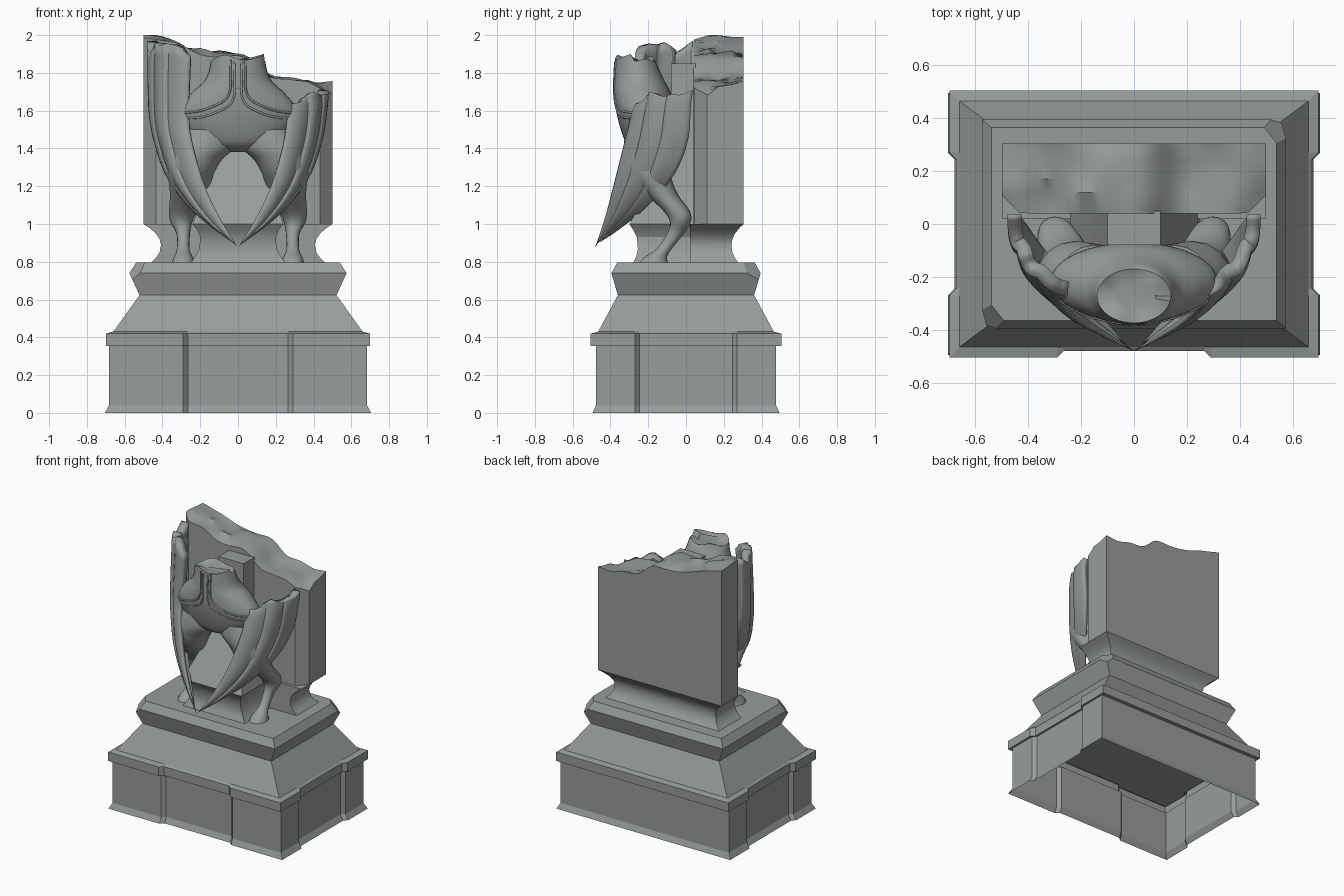
import bpy, bmesh, random
from math import sin, cos, pi, sqrt, radians
from mathutils import Vector

random.seed(4)
if "Cube" in bpy.data.objects:
    bpy.data.objects.remove(bpy.data.objects["Cube"])

stone = bpy.data.materials.new("weathered_grey_stone")
stone.use_nodes = True
GREY = (0.31, 0.335, 0.325, 1)
stone.diffuse_color = GREY
stone.node_tree.nodes["Principled BSDF"].inputs["Base Color"].default_value = GREY


def finish(name, bm, smooth=None):
    bmesh.ops.recalc_face_normals(bm, faces=bm.faces)
    mesh = bpy.data.meshes.new(name)
    bm.to_mesh(mesh)
    bm.free()
    ob = bpy.data.objects.new(name, mesh)
    bpy.context.collection.objects.link(ob)
    mesh.materials.append(stone)
    if smooth:
        bpy.ops.object.select_all(action='DESELECT')
        ob.select_set(True)
        bpy.context.view_layer.objects.active = ob
        bpy.ops.object.shade_smooth_by_angle(angle=radians(smooth))
    return ob


def loft(rings, closed=True, start=True, end=True):
    bm = bmesh.new()
    rows = [[bm.verts.new(p) for p in ring] for ring in rings]
    n = len(rows[0])
    for a, b in zip(rows, rows[1:]):
        for i in range(n if closed else n - 1):
            j = (i + 1) % n
            bm.faces.new((a[i], a[j], b[j], b[i]))
    if start:
        bm.faces.new(rows[0])
    if end:
        bm.faces.new(rows[-1])
    return bm


def spline(rows, t):
    """Catmull-Rom through equal-length tuples, t in 0..1."""
    f = min(max(t, 0), 0.9999) * (len(rows) - 1)
    i = int(f)
    f -= i
    pick = lambda k: rows[min(max(k, 0), len(rows) - 1)]
    return [0.5 * (2 * b + (c - a) * f + (2 * a - 5 * b + 4 * c - d) * f * f
                   + (3 * b - a - 3 * c + d) * f ** 3)
            for a, b, c, d in zip(pick(i - 1), pick(i), pick(i + 1), pick(i + 2))]


def rough(count, amount):
    """Gentle random height along a broken edge, as a function of t."""
    knots = [(random.uniform(-amount, amount),) for _ in range(count)]
    return lambda t: spline(knots, t)[0]


def ellipse(z, cx, cy, rx, ry, n=24):
    return [(cx + rx * cos(2 * pi * i / n), cy + ry * sin(2 * pi * i / n), z) for i in range(n)]


def rect(z, hx, y0, y1):
    return [(-hx, y0, z), (hx, y0, z), (hx, y1, z), (-hx, y1, z)]


# Pedestal base: corner piers with shallow recesses on front and sides
def plan(z, hx, hy, r):
    half = [(0, r - hy), (.265, r - hy), (.29, -hy), (hx, -hy), (hx, -.27),
            (hx - r, -.245), (hx - r, .245), (hx, .27), (hx, hy)]
    return [(x, y, z) for x, y in half] + [(-x, y, z) for x, y in half[:0:-1]]


finish("pedestal_base", loft([
    plan(0, .705, .495, .025), plan(.04, .683, .477, .025), plan(.355, .683, .477, .025),
    plan(.355, .698, .505, .025), plan(.42, .698, .505, .025), plan(.43, .66, .465, 0),
    plan(.625, .52, .36, 0)], start=False, end=False))
finish("base_ceiling", loft([plan(.40, .68, .474, .025), plan(.41, .68, .474, .025)]))

# Flared slab with two chipped corners
slab = loft([rect(.62, .52, -.36, .36), rect(.74, .575, -.395, .395), rect(.795, .54, -.365, .365)])
for sx, sy in ((-1, -1), (1, 1)):
    bmesh.ops.bisect_plane(slab, geom=slab.verts[:] + slab.edges[:] + slab.faces[:],
                           plane_co=(sx * .535, sy * .335, .775), plane_no=(sx, sy * .8, .9),
                           clear_outer=True)
    bmesh.ops.holes_fill(slab, edges=slab.edges)
finish("flared_slab", slab)

# Waisted neck below the shaft
neck = [(.795, .04), (.82, .065), (.85, .085), (.89, .092), (.92, .085), (.95, .065), (.98, .03), (1, 0)]
finish("shaft_neck", loft([rect(z, .5 - d, .02, .305 - d * .7) for z, d in neck]), 30)

# Broken shaft, lofted along x, its top uneven and chipped at the low front corner
tops = [(2,), (1.975,), (1.93,), (1.91,), (1.895,), (1.87,), (1.78,), (1.765,), (1.76,), (1.755,)]
waves = [rough(11, .02) for _ in range(5)]
rings = []
for i in range(31):
    t = i / 30
    x = t - .5
    front = .04 + max(0, abs(x) - .43)
    top = spline(tops, t)[0]
    chip = max(0, x - .38) * .75
    section = [(x, front, 1), (x, .305, 1)]
    for k, y in enumerate((.305, .24, .17, .12, front)):
        section.append((x, y, min(2, top + waves[k](t) - chip * k / 4)))
    rings.append(section)
finish("broken_shaft", loft(rings), 38)

# Central pier, tapering up behind the legs
pier = [(.795, .25, -.28), (.83, .225, -.262), (.87, .205, -.255), (.93, .2, -.26), (.97, .217, -.28),
        (1, .24, -.3), (1.4, .1, -.08), (1.85, .1, -.08)]
finish("central_pier", loft([rect(z, hx, y, .05) for z, hx, y in pier]), 25)

# Torso with a ragged neck break: z, half width, front y, back y
body = [(1.38, .05, -.24, -.12), (1.42, .2, -.31, -.08), (1.5, .29, -.345, -.07), (1.6, .315, -.37, -.07),
        (1.69, .25, -.38, -.08), (1.77, .17, -.38, -.12), (1.88, .14, -.375, -.17)]
rings = []
for k in range(25):
    z, hx, yf, yb = spline(body, k / 24)
    rings.append(ellipse(z, 0, (yf + yb) / 2, hx, (yb - yf) / 2, 32))
break_wave = rough(10, .03)
rings[-1] = [(x, y, z + break_wave(i / 32)) for i, (x, y, z) in enumerate(rings[-1])]
rings.append([(x * .6, -.27 + (y + .27) * .6, z - .015) for x, y, z in rings[-1]])
finish("torso", loft(rings), 40)


def on_torso(x, z):
    for k in range(400):
        zz, hx, yf, yb = spline(body, k / 399)
        if zz >= z:
            break
    return Vector((x, (yf + yb) / 2 - (yb - yf) / 2 * sqrt(max(0, 1 - (x / hx) ** 2)), z))


# Raised vest trim on the chest
trim = [(.02, 1.86), (.018, 1.76), (.02, 1.68), (.05, 1.625), (.13, 1.585), (.2, 1.565), (.26, 1.56)]
for side, label in ((1, "left"), (-1, "right")):
    for n, lift in enumerate((0, .03)):
        cu = bpy.data.curves.new("vest_trim", 'CURVE')
        cu.dimensions = '3D'
        cu.bevel_depth = .006
        cu.bevel_resolution = 1
        cu.materials.append(stone)
        sp = cu.splines.new('POLY')
        sp.points.add(20)
        for i, p in enumerate(sp.points):
            x, z = spline(trim, i / 20)
            p.co = (*on_torso(side * (x + lift * .7), min(z + lift, 1.87)), 1)
        bpy.context.collection.objects.link(bpy.data.objects.new(f"{label}_vest_trim_{n + 1}", cu))

# Legs with backward hocks: z, centre x, centre y, radius x, radius y
leg = [(.795, .29, -.17, .06, .075), (.825, .29, -.16, .05, .06), (.87, .29, -.115, .033, .04),
       (.95, .29, -.055, .036, .045), (1.01, .3, -.03, .058, .055), (1.07, .29, -.05, .075, .07),
       (1.16, .26, -.13, .1, .085), (1.26, .25, -.19, .12, .11), (1.34, .225, -.195, .14, .13),
       (1.41, .18, -.2, .165, .13), (1.5, .15, -.2, .13, .12)]
for side, label in ((1, "left"), (-1, "right")):
    rings = []
    for k in range(31):
        z, cx, cy, rx, ry = spline(leg, k / 30)
        rings.append(ellipse(z, side * cx, cy, rx, ry, 16))
    finish(f"{label}_leg", loft(rings), 40)

# Folded wings: broad overlapping feathers sweeping down to a shared front tip
front_edge = [(.26, -.29, 1.58), (.24, -.33, 1.42), (.175, -.385, 1.2), (.095, -.43, 1.03), (.003, -.48, .88)]
back_edge = [(.475, .025, 1.62), (.445, .01, 1.44), (.375, -.07, 1.25), (.23, -.24, 1.06), (.006, -.475, .885)]
FEATHERS, SEG, ROWS = 3, 8, 24


def wing(name, side, front_top, back_top):
    a = [(.25, -.27, front_top)] + front_edge
    b = [(.48, .035, back_top)] + back_edge
    jag = rough(9, .03)
    rows = []
    for r in range(ROWS + 1):
        row = []
        for c in range(FEATHERS * SEG + 1):
            s = c / (FEATHERS * SEG)
            u = (c % SEG) / SEG
            t = r / ROWS * (1 - .04 * s - .04 * (1 - sin(pi * u)) * (s > 0))
            p, q = Vector(spline(a, t)), Vector(spline(b, t))
            chord = (q - p).length
            bulge = chord * (.17 * sin(pi * s) + .04 * sin(pi * u ** .7))
            v = p.lerp(q, s) + Vector((.7, -.6, 0)) * bulge
            v.x = min(v.x, .497)
            v.z += jag(s) * max(0, 1 - r / 4)
            row.append((side * v.x, v.y, v.z))
        rows.append(row)
    ob = finish(name, loft(rows, closed=False, start=False, end=False), 20)
    # shell grows towards the body, thick at the break and thin at the tip
    outward = sum((p.normal.x * side * .7 - p.normal.y * .6) * p.area for p in ob.data.polygons)
    if outward < 0:
        ob.data.flip_normals()
    width = FEATHERS * SEG + 1
    taper = ob.vertex_groups.new(name="thickness")
    for r in range(ROWS + 1):
        taper.add(range(r * width, (r + 1) * width), 1 - r / ROWS, 'REPLACE')
    shell = ob.modifiers.new("shell", 'SOLIDIFY')
    shell.thickness = .055
    shell.offset = -1
    shell.vertex_group = "thickness"
    shell.thickness_vertex_group = .06


wing("left_wing", 1, 1.66, 1.71)
wing("right_wing", -1, 1.92, 1.94)
